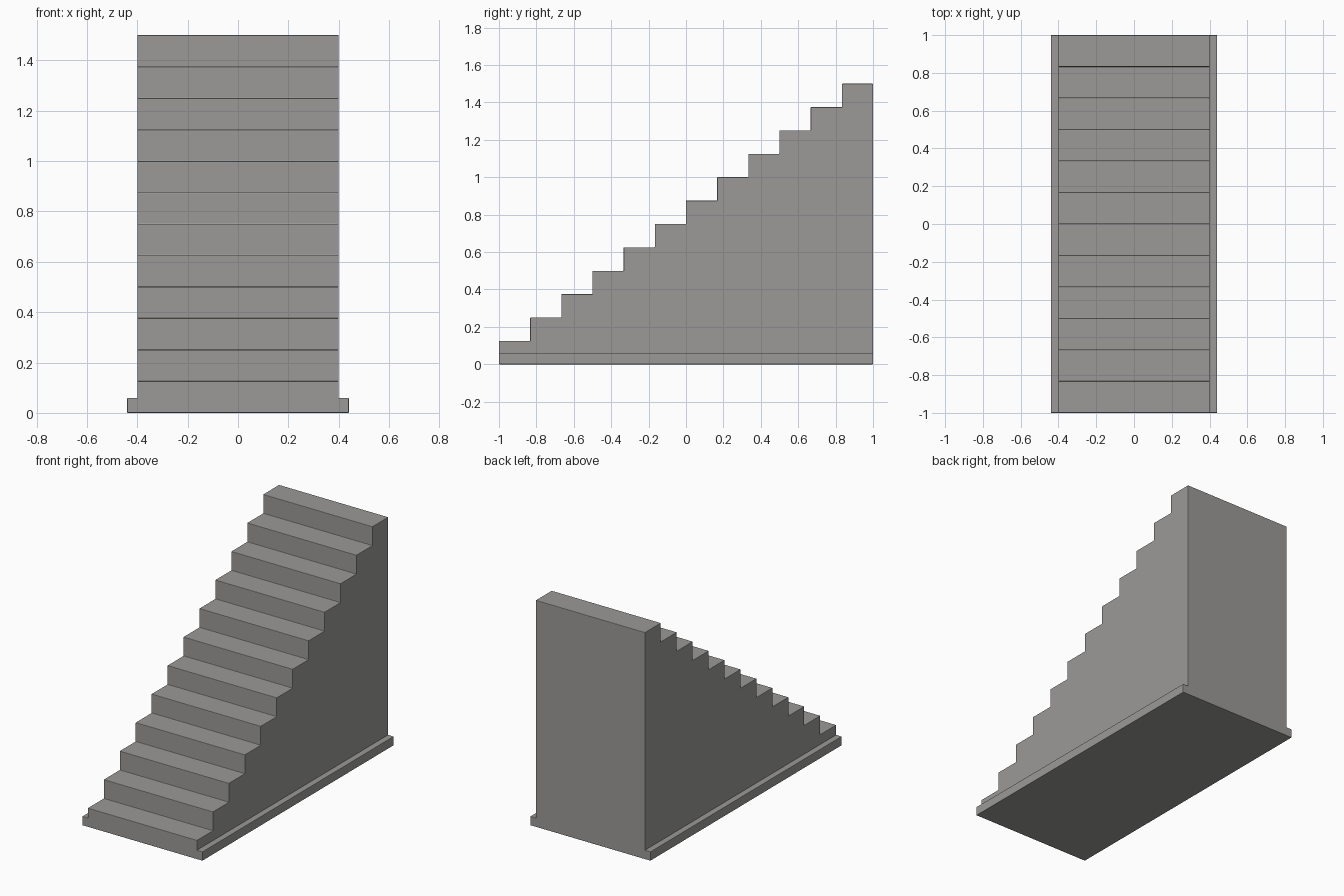
import bpy, bmesh

if "Cube" in bpy.data.objects:
    bpy.data.objects.remove(bpy.data.objects["Cube"])

STEPS, TREAD, RISE = 12, 2 / 12, 0.125
HALF_W, SKIRT_W, SKIRT_H = 0.40, 0.04, 0.06

# Dark warm grey for the whole staircase
stone = bpy.data.materials.new("dark_stone")
stone.diffuse_color = (0.33, 0.322, 0.312, 1)
stone.use_nodes = True
stone.node_tree.nodes["Principled BSDF"].inputs["Base Color"].default_value = stone.diffuse_color


def extrude_profile(name, profile, x0, x1):
    """Solid made from a (y, z) profile swept from x0 to x1, edges eased."""
    bm = bmesh.new()
    face = bm.faces.new([bm.verts.new((x0, y, z)) for y, z in profile])
    ext = bmesh.ops.extrude_face_region(bm, geom=[face], use_keep_orig=True)
    verts = [g for g in ext["geom"] if isinstance(g, bmesh.types.BMVert)]
    bmesh.ops.translate(bm, verts=verts, vec=(x1 - x0, 0, 0))
    bmesh.ops.recalc_face_normals(bm, faces=bm.faces)
    mesh = bpy.data.meshes.new(name)
    bm.to_mesh(mesh)
    bm.free()
    mesh.materials.append(stone)
    obj = bpy.data.objects.new(name, mesh)
    bpy.context.collection.objects.link(obj)
    bevel = obj.modifiers.new("eased_edges", "BEVEL")
    bevel.width, bevel.segments = 0.003, 2
    return obj


# Solid flight of steps: stepped side profile, closed at the bottom back
profile = [(-1, 0)]
for i in range(STEPS):
    y, z = -1 + i * TREAD, (i + 1) * RISE
    profile += [(y, z), (y + TREAD, z)]
profile.append((1, 0))
extrude_profile("stair_flight", profile, -HALF_W, HALF_W)

# Low skirting strip along each side, tucked slightly into the flight
skirt = [(-1, 0), (-1, SKIRT_H), (1, SKIRT_H), (1, 0)]
for side, s in (("left", -1), ("right", 1)):
    extrude_profile(side + "_skirting", skirt, s * (HALF_W - 0.01), s * (HALF_W + SKIRT_W))
